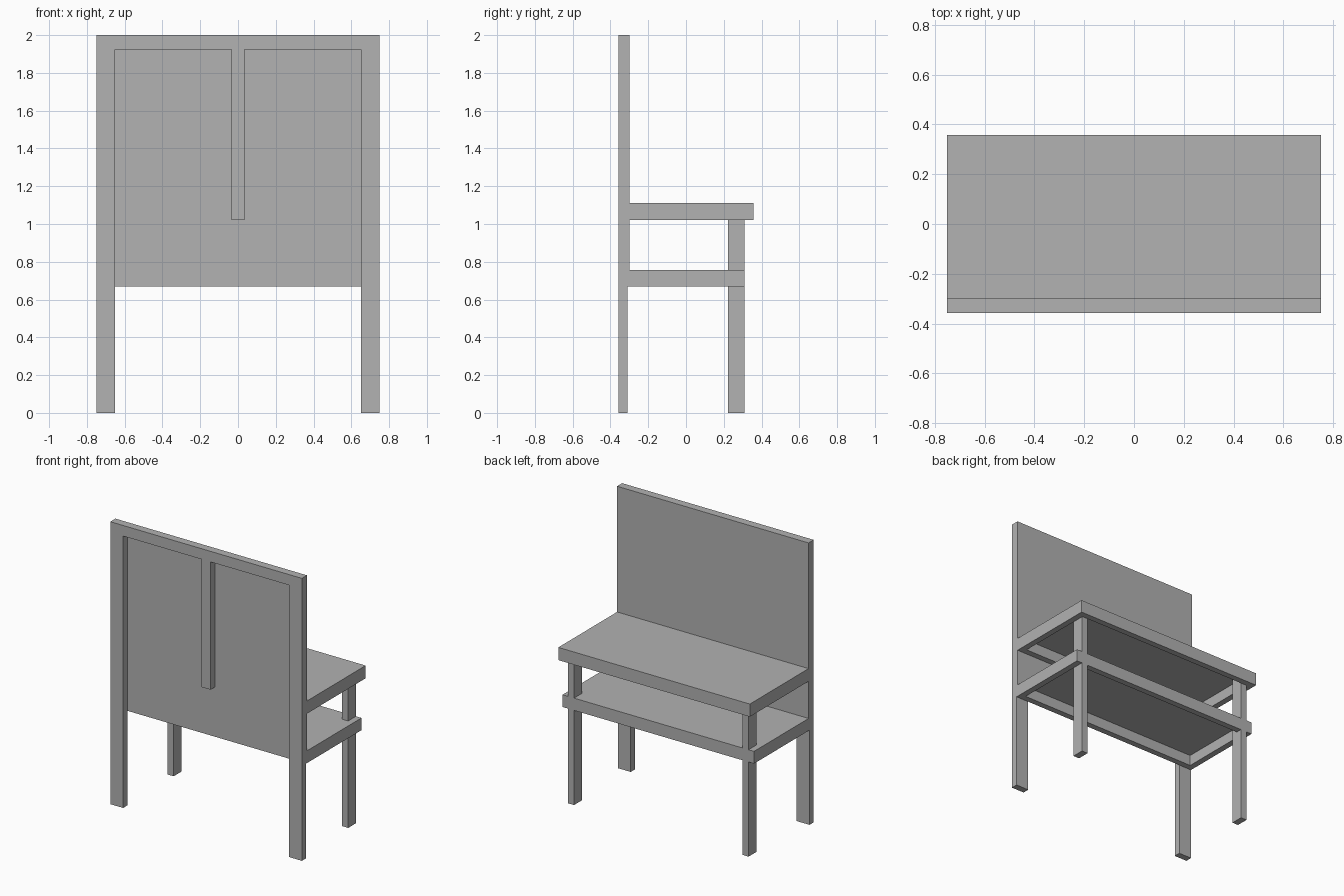
import bpy
import bmesh
from mathutils import Vector

cube = bpy.data.objects.get("Cube")
if cube:
    bpy.data.objects.remove(cube, do_unlink=True)

# Single flat grey
grey = bpy.data.materials.new("plain_grey")
grey.use_nodes = True
colour = (0.445, 0.445, 0.445, 1)
grey.diffuse_color = colour
grey.node_tree.nodes["Principled BSDF"].inputs["Base Color"].default_value = colour


def box(name, x, y, z):
    """Axis-aligned board given its (min, max) on each axis."""
    bm = bmesh.new()
    bmesh.ops.create_cube(bm, size=1)
    for v in bm.verts:
        v.co = Vector([r[0] if c < 0 else r[1] for c, r in zip(v.co, (x, y, z))])
    mesh = bpy.data.meshes.new(name)
    bm.to_mesh(mesh)
    bm.free()
    mesh.materials.append(grey)
    obj = bpy.data.objects.new(name, mesh)
    bpy.context.collection.objects.link(obj)
    return obj


def mirrored(name, x, y, z):
    """A left board and its right-hand twin."""
    box("left_" + name, x, y, z)
    box("right_" + name, (-x[1], -x[0]), y, z)


def framed_board(name, y, z, plate):
    """Thin board on a rim of four rails, open underneath."""
    y0, y1 = y
    under = (z[0], z[1] - plate)
    box(name + "_board", (-W, W), (y0, y1 - RAIL if name == "shelf" else y1), (under[1], z[1]))
    mirrored(name + "_side_rail", (W - RAIL, W), y, under if name != "shelf" else z)
    inner = (RAIL - W, W - RAIL)
    box(name + "_back_rail", inner, (y0, y0 + RAIL), under)
    box(name + "_outer_rail", inner, (y1 - RAIL, y1), under if name != "shelf" else z)


W = 0.75        # half width
RAIL = 0.043    # rail thickness
BACK, FRAME, PANEL = -0.357, -0.31, -0.30
TABLE, SHELF, TOP = (1.02, 1.11), (0.67, 0.757), 2.0

# Tall framed panel
mirrored("post", (0.65, W), (BACK, FRAME), (0, TOP))
box("top_bar", (-0.65, 0.65), (BACK, FRAME), (1.925, TOP))
box("centre_slat", (-0.035, 0.035), (BACK, FRAME), (TABLE[0], 1.925))
box("back_panel", (-W, W), (FRAME, PANEL), (SHELF[1], TOP))

# Worktop and lower shelf
framed_board("worktop", (PANEL, 0.357), TABLE, 0.015)
framed_board("shelf", (FRAME, 0.31), SHELF, 0.012)

# Slim legs standing inside the side rails
mirrored("leg", (W - 2 * RAIL - 0.004, W - RAIL), (0.223, 0.31), (0, TABLE[1] - 0.015))
